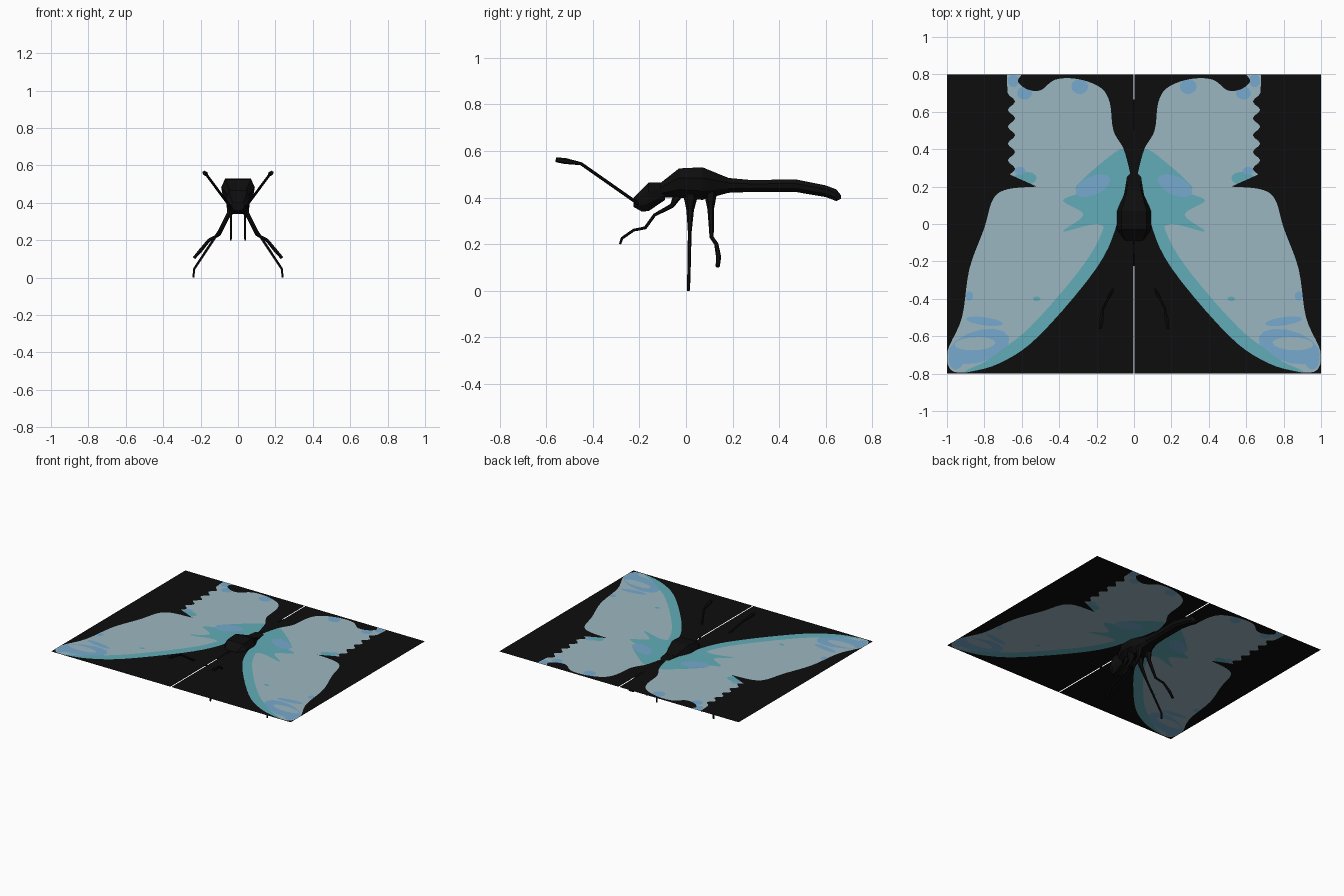
import bpy, bmesh, math
from mathutils import Vector
from mathutils.geometry import delaunay_2d_cdt

if "Cube" in bpy.data.objects:
    bpy.data.objects.remove(bpy.data.objects["Cube"])


def material(name, rgb):
    m = bpy.data.materials.new(name)
    m.diffuse_color = (*rgb, 1)
    m.use_nodes = True
    m.node_tree.nodes["Principled BSDF"].inputs["Base Color"].default_value = m.diffuse_color
    return m


BLACK = material("black", (0.004, 0.004, 0.004))
GREY = material("pale grey blue", (0.33, 0.47, 0.53))
TEAL = material("teal", (0.122, 0.413, 0.479))
BLUE = material("sky blue", (0.18, 0.40, 0.62))
WING_MATS = [BLACK, GREY, TEAL, BLUE]
WING_Z = .48


def finish(name, bm, mats):
    me = bpy.data.meshes.new(name)
    bm.to_mesh(me)
    bm.free()
    for m in mats:
        me.materials.append(m)
    ob = bpy.data.objects.new(name, me)
    bpy.context.collection.objects.link(ob)


def loft(name, rings):
    """Bridge equal rings of points and cap both ends."""
    bm = bmesh.new()
    vs = [[bm.verts.new(p) for p in r] for r in rings]
    n = len(vs[0])
    for a, b in zip(vs, vs[1:]):
        for i in range(n):
            j = (i + 1) % n
            bm.faces.new((a[i], a[j], b[j], b[i]))
    bm.faces.new(vs[0])
    bm.faces.new(vs[-1])
    bmesh.ops.recalc_face_normals(bm, faces=bm.faces[:])
    finish(name, bm, [BLACK])


def tube(name, path, sides=6):
    """Tapered limb through (x, y, z, radius) points."""
    pts = [Vector(p[:3]) for p in path]
    rings = []
    for i, p in enumerate(pts):
        d = (pts[min(i + 1, len(pts) - 1)] - pts[max(i - 1, 0)]).normalized()
        u = d.cross(Vector((1, 0, 0))).normalized()
        v, r = d.cross(u), path[i][3]
        rings.append([p + r * (math.cos(a) * u + math.sin(a) * v)
                      for a in (math.tau * k / sides for k in range(sides))])
    loft(name, rings)


def body(name, sections):
    """Octagonal sections given as (y, bottom, top, half width)."""
    rings = []
    for y, lo, hi, w in sections:
        c, h = (lo + hi) / 2, (hi - lo) / 2
        half = [(.5, -1), (.9, -.45), (1, .35), (.75, 1)]
        ring = half + [(-x, z) for x, z in reversed(half)]
        rings.append([(w * x, y, c + h * z) for x, z in ring])
    loft(name, rings)


body("head", [(-.225, .36, .40, .035), (-.19, .34, .435, .055),
              (-.16, .342, .465, .065), (-.09, .39, .465, .05)])
body("thorax", [(-.11, .40, .462, .055), (-.03, .40, .525, .09),
                (.07, .39, .53, .09), (.18, .42, .485, .05)])
body("abdomen", [(.17, .42, .485, .05), (.28, .424, .475, .042), (.47, .424, .478, .045),
                 (.60, .402, .452, .036), (.645, .385, .435, .028), (.665, .395, .41, .014)])


# Wing outlines for the +x side
def smooth(pts, closed=False, steps=5):
    """Catmull-Rom curve through points."""
    p = [Vector(q) for q in pts]
    p = [p[-1]] + p + p[:2] if closed else [p[0]] + p + [p[-1]]
    out = []
    for a, b, c, d in zip(p, p[1:], p[2:], p[3:]):
        for k in range(steps):
            t = k / steps
            out.append(b + .5 * t * (c - a + t * (2 * a - 5 * b + 4 * c - d + t * (3 * (b - c) + d - a))))
    return out if closed else out + [p[-1]]


def oval(x, y, rx, ry, deg=0, n=14):
    a = math.radians(deg)
    out = []
    for k in range(n):
        u, v = rx * math.cos(math.tau * k / n), ry * math.sin(math.tau * k / n)
        out.append(Vector((x + u * math.cos(a) - v * math.sin(a), y + u * math.sin(a) + v * math.cos(a))))
    return out


FRONT_EDGE = smooth([(.03, .30), (.085, .02), (.20, -.235), (.51, -.60), (.72, -.745), (.90, -.795)])
OUTER_EDGE = smooth([(.90, -.795), (.98, -.78), (.997, -.68), (.92, -.50), (.88, -.24),
                     (.80, -.02), (.755, .13), (.68, .185), (.52, .20)])
FOREWING = FRONT_EDGE + OUTER_EDGE[1:] + [Vector((.3, .32))]
# Hind wing: inner edge, tail, then a scalloped outer edge
SCALLOPS = [Vector((.655 + .02 * math.cos(math.tau * (y - .43) / .09), y))
            for y in (.70 - .015 * k for k in range(30))]
HINDWING = (smooth([(.02, .27), (.055, .40), (.11, .50), (.13, .65), (.18, .73), (.30, .775),
                    (.42, .772), (.50, .715), (.57, .72), (.62, .76), (.60, .80)])
            + [Vector((.68, .80)), Vector((.68, .765))] + SCALLOPS + [Vector((.52, .20)), Vector((.3, .0))])
n_front = len(FRONT_EDGE)
STRIP = FRONT_EDGE + [p + Vector((.05, .045)) * min(1, (n_front - i) / 8)
                      for i, p in reversed(list(enumerate(FRONT_EDGE)))]
BASE = smooth([(.02, .27), (.055, .40), (.17, .33), (.31, .20), (.28, .17), (.38, .125),
               (.27, .05), (.38, -.04), (.20, .0), (.10, -.05), (.075, .06)], True)

MARKINGS = [  # (material index, outline); later ones lie on top
    (1, HINDWING), (1, FOREWING),
    (3, oval(.83, -.655, .17, .085, -17)),    # wing tip
    (3, oval(.945, -.70, .045, .08, 10)),
    (2, STRIP), (2, BASE),
    (1, oval(.85, -.64, .11, .035, -3)),
    (3, oval(.80, -.52, .10, .022, 8)),
    (3, oval(.88, -.385, .02, .025)),
    (3, oval(.22, .205, .10, .05, -25)),      # near the body
    (3, oval(.29, .735, .045, .04)),          # hind wing
    (3, oval(.645, .765, .03, .034)),
    (3, oval(.585, .70, .04, .035)),
    (2, oval(.58, .245, .06, .035)),
    (3, oval(.61, .285, .03, .02)),
    (2, oval(.52, -.40, .02, .012)),
]


def inside(x, y, poly):
    hit = False
    for p, q in zip(poly, poly[1:] + poly[:1]):
        if (p.y > y) != (q.y > y) and x < (q.x - p.x) * (y - p.y) / (q.y - p.y) + p.x:
            hit = not hit
    return hit


def wing_sheet(name, side):
    """Flat sheet cut along every marking outline, coloured by region."""
    sheet = [Vector(p) for p in ((.004, -.8), (1, -.8), (1, .8), (.004, .8))]
    co, edges = [], []
    for o in [sheet] + [o for _, o in MARKINGS]:
        s, n = len(co), len(o)
        co += [Vector((min(p.x, 1), max(-.8, min(p.y, .8)))) for p in o]
        edges += [(s + i, s + (i + 1) % n) for i in range(n)]
    pts, _, tris, *_ = delaunay_2d_cdt(co, edges, [], 0, 1e-5)
    bm = bmesh.new()
    vs = [bm.verts.new((side * p.x, p.y, WING_Z)) for p in pts]
    for t in tris:
        f = bm.faces.new([vs[i] for i in t])
        c = f.calc_center_median()
        wing = inside(abs(c.x), c.y, HINDWING) or inside(abs(c.x), c.y, FOREWING)
        for mat, o in MARKINGS:
            if wing and inside(abs(c.x), c.y, o):
                f.material_index = mat
        f.normal_update()
        if f.normal.z < 0:
            f.normal_flip()
    finish(name, bm, WING_MATS)


for side, tag in ((1, "right"), (-1, "left")):
    wing_sheet(f"{tag}_wings", side)

    def limb(name, path):
        tube(f"{tag}_{name}", [(side * x, y, z, r) for x, y, z, r in path])

    # Antenna with clubbed tip
    limb("antenna", [(.035, -.20, .37, .007), (.165, -.45, .545, .007),
                     (.175, -.52, .557, .013), (.18, -.558, .562, .01)])
    # Legs: thick hip, then thin shin and foot
    limb("front_leg", [(.03, -.03, .42, .022), (.037, -.06, .365, .01), (.038, -.135, .325, .007),
                       (.038, -.175, .27, .007), (.038, -.225, .26, .006),
                       (.038, -.275, .225, .006), (.038, -.283, .20, .005)])
    limb("middle_leg", [(.035, .02, .42, .034), (.045, .018, .345, .016), (.10, .016, .25, .008),
                        (.235, .012, .045, .007), (.238, .01, .0, .006)])
    limb("back_leg", [(.035, .105, .43, .03), (.045, .106, .35, .014), (.10, .11, .23, .009),
                      (.155, .13, .20, .009), (.20, .14, .145, .011), (.235, .136, .105, .009)])
